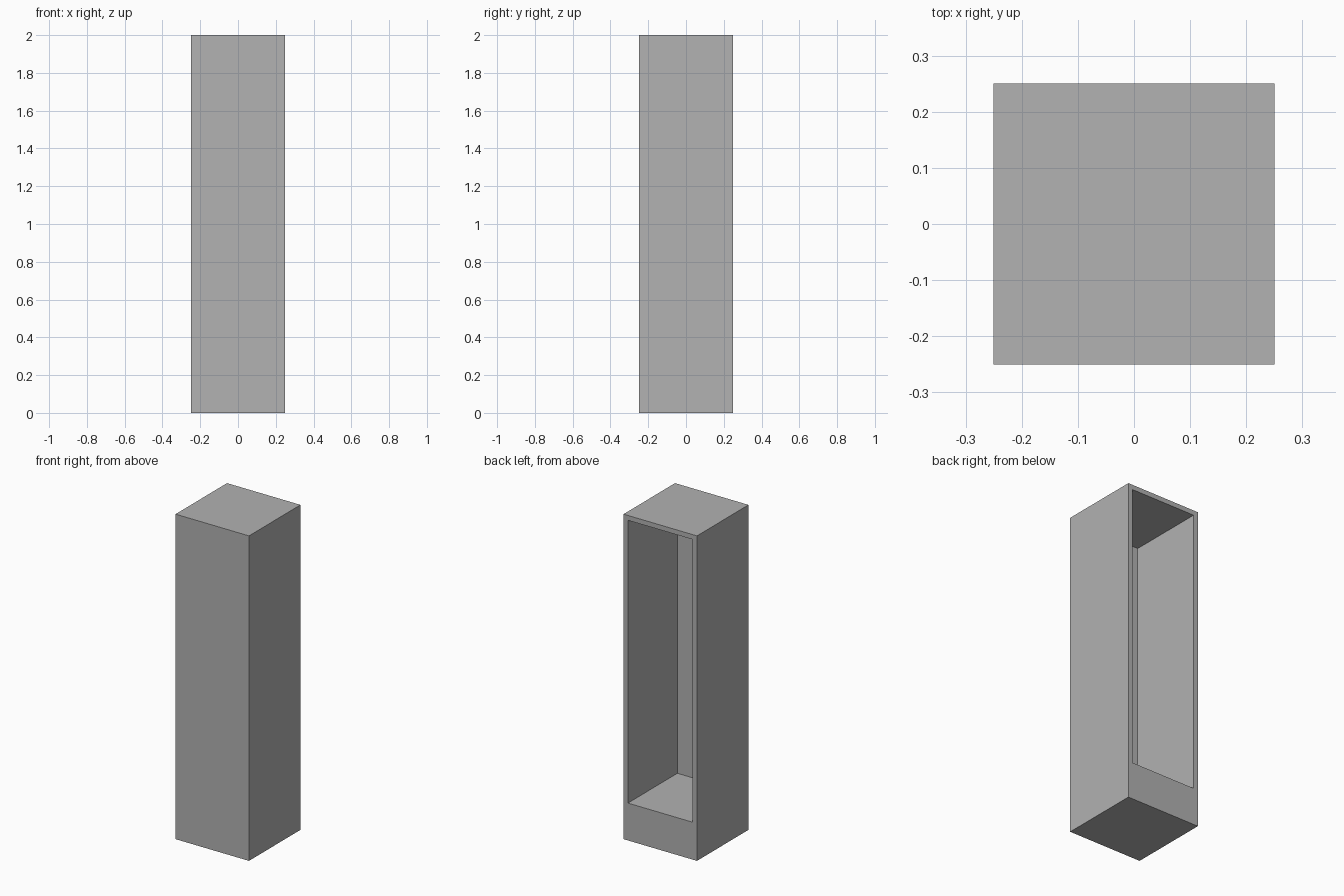
import bpy
import bmesh
from mathutils import Vector

cube = bpy.data.objects.get("Cube")
if cube:
    bpy.data.objects.remove(cube, do_unlink=True)

WIDTH, HEIGHT = 0.5, 2.0
WALL, FRONT_WALL, BASE = 0.03, 0.02, 0.23

# Plain grey finish
grey = bpy.data.materials.new("plain grey")
grey.use_nodes = True
colour = (0.445, 0.445, 0.445, 1)
grey.diffuse_color = colour
grey.node_tree.nodes["Principled BSDF"].inputs["Base Color"].default_value = colour

# Tall box standing on the ground
bm = bmesh.new()
bmesh.ops.create_cube(bm, size=1)
bmesh.ops.scale(bm, vec=(WIDTH, WIDTH, HEIGHT), verts=bm.verts)
bmesh.ops.translate(bm, vec=(0, 0, HEIGHT / 2), verts=bm.verts)

# Frame of the open back, with a deeper sill at the bottom
back = max(bm.faces, key=lambda f: f.normal.y)
bmesh.ops.inset_individual(bm, faces=[back], thickness=WALL, use_even_offset=True)
for v in back.verts:
    if v.co.z < HEIGHT / 2:
        v.co.z = BASE

# Hollow pushed in from the back to the thin front wall
pushed = bmesh.ops.extrude_discrete_faces(bm, faces=[back])["faces"][0]
bmesh.ops.translate(bm, vec=Vector((0, FRONT_WALL - WIDTH, 0)), verts=pushed.verts)
bmesh.ops.recalc_face_normals(bm, faces=bm.faces)

mesh = bpy.data.meshes.new("open_back_cabinet")
bm.to_mesh(mesh)
bm.free()
mesh.materials.append(grey)
cabinet = bpy.data.objects.new("open_back_cabinet", mesh)
bpy.context.collection.objects.link(cabinet)
